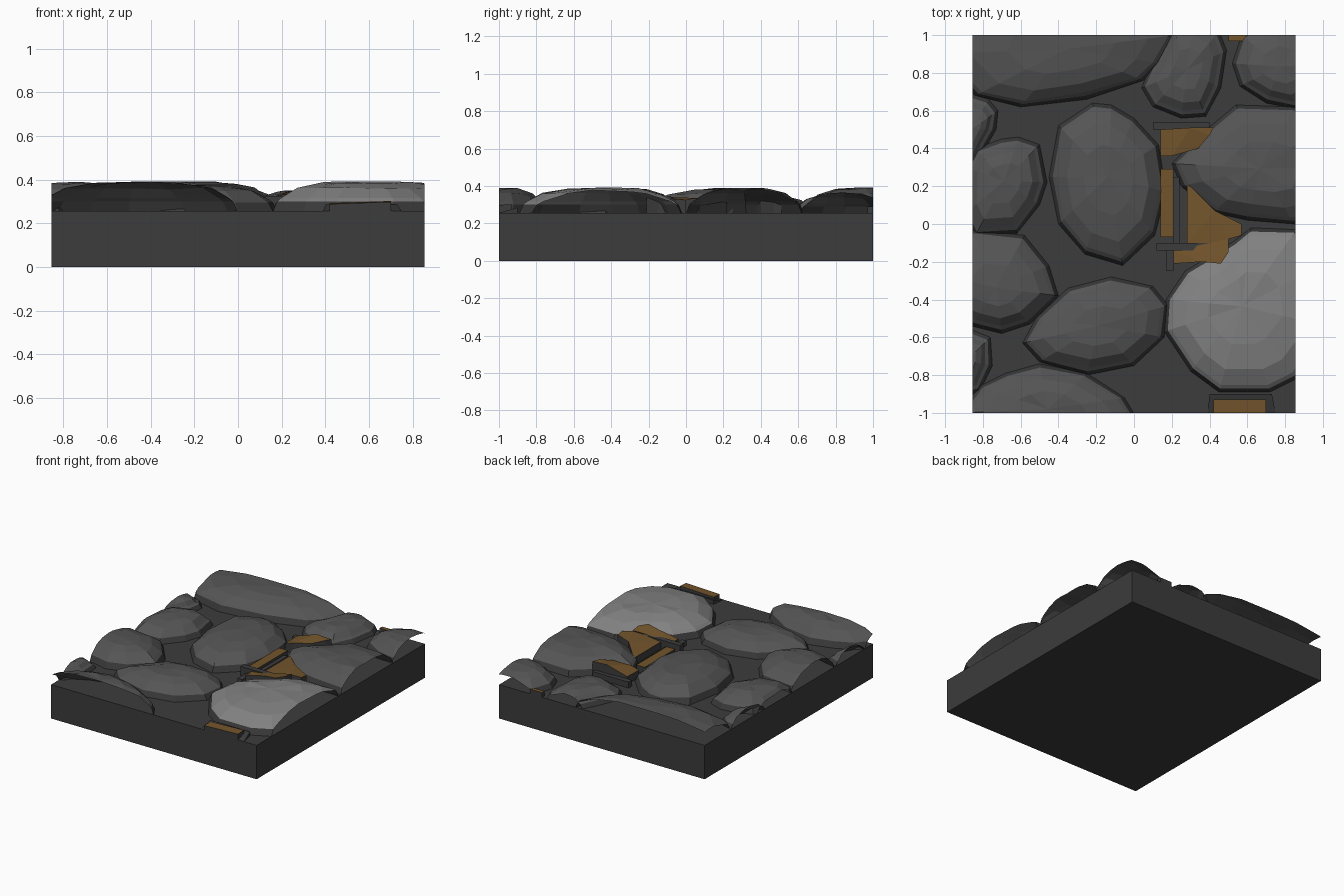
import bpy, bmesh, random
from mathutils import Vector

if "Cube" in bpy.data.objects:
    bpy.data.objects.remove(bpy.data.objects["Cube"])

random.seed(4)
HX, HY, BASE = 0.855, 1.0, 0.255


def material(name, rgb):
    m = bpy.data.materials.new(name)
    m.diffuse_color = (*rgb, 1)
    m.use_nodes = True
    m.node_tree.nodes["Principled BSDF"].inputs["Base Color"].default_value = m.diffuse_color
    return m


DARK = material("dark_grey", (0.045, 0.045, 0.045))
STONE = material("stone_grey", (0.09, 0.09, 0.09))
PALE = material("pale_grey", (0.22, 0.22, 0.22))
GOLD = material("ochre", (0.17, 0.09, 0.025))


def finish(bm, name, mats, clip=True):
    # trim everything to the tile's rectangle
    if clip:
        for n, d in (((1, 0, 0), HX), ((-1, 0, 0), HX), ((0, 1, 0), HY), ((0, -1, 0), HY)):
            bmesh.ops.bisect_plane(bm, geom=bm.verts[:] + bm.edges[:] + bm.faces[:],
                                   plane_co=Vector(n) * d, plane_no=n, clear_outer=True)
    me = bpy.data.meshes.new(name)
    bm.to_mesh(me)
    bm.free()
    for m in mats:
        me.materials.append(m)
    ob = bpy.data.objects.new(name, me)
    bpy.context.collection.objects.link(ob)


def stone(name, outline, top, mat=STONE):
    # low-poly dome: dark bevelled skirt, then rings closing on the crown
    pts = [Vector(p) for p in outline]
    c = sum(pts, Vector((0, 0))) / len(pts)
    rise = top - BASE
    bm = bmesh.new()
    rings = []
    for inset, frac, h in ((0, 0, 0), (0.02, 0, 0.33), (0.04, 0, 0.45), (0.04, 0.2, 0.76), (0.04, 0.52, 0.95)):
        ring = []
        for p in pts:
            q = p + (c - p).normalized() * inset
            q = q.lerp(c, frac)
            j = random.uniform(-0.006, 0.006) if frac else 0
            ring.append(bm.verts.new((q.x, q.y, BASE + rise * h + j)))
        rings.append(ring)
    n = len(pts)
    for k in range(len(rings) - 1):
        a, b = rings[k], rings[k + 1]
        for i in range(n):
            f = bm.faces.new((a[i], a[(i + 1) % n], b[(i + 1) % n], b[i]))
            f.material_index = 0 if k else 1
    crown = bm.verts.new((c.x, c.y, top))
    for i in range(n):
        bm.faces.new((rings[-1][i], rings[-1][(i + 1) % n], crown))
    bmesh.ops.recalc_face_normals(bm, faces=bm.faces[:])
    if crown.normal.z < 0 or crown.link_faces[0].normal.z < 0:
        bmesh.ops.reverse_faces(bm, faces=bm.faces[:])
    finish(bm, name, [mat, DARK])


def plate(name, pts, mat):
    # sloped polygon top with walls down to the bed
    bm = bmesh.new()
    top = [bm.verts.new(p) for p in pts]
    bot = [bm.verts.new((p[0], p[1], BASE - 0.005)) for p in pts]
    bm.faces.new(top)
    n = len(pts)
    for i in range(n):
        bm.faces.new((top[i], bot[i], bot[(i + 1) % n], top[(i + 1) % n])).material_index = 1
    bmesh.ops.triangulate(bm, faces=[f for f in bm.faces if len(f.verts) > 4])
    bmesh.ops.recalc_face_normals(bm, faces=bm.faces[:])
    finish(bm, name, [mat, DARK])


def bar(name, x0, x1, y0, y1, z, mat):
    plate(name, [(x0, y0, z), (x1, y0, z), (x1, y1, z), (x0, y1, z)], mat)


# bed slab
bm = bmesh.new()
bmesh.ops.create_cube(bm, size=1)
for v in bm.verts:
    v.co = (v.co.x * 2 * HX, v.co.y * 2 * HY, (v.co.z + 0.5) * BASE)
finish(bm, "bed_slab", [DARK], clip=False)

# cobbles, outlines as seen from above
stone("back_left_stone", [(-.84, .68), (-.6, .62), (-.25, .66), (.05, .76), (.14, .85), (.22, 1.0), (.05, 1.2),
                          (-.4, 1.35), (-.9, 1.25), (-1.05, .9)], .392)
stone("back_mid_stone", [(.04, .72), (.1, .62), (.25, .56), (.38, .57), (.46, .72), (.49, .92), (.45, 1.02),
                         (.32, 1.1), (.2, 1.07), (.1, .87)], .35)
stone("back_right_stone", [(.52, .85), (.56, .73), (.7, .64), (.86, .61), (.98, .67), (1.05, .85), (.95, 1.05),
                           (.75, 1.1), (.57, 1.0)], .365)
stone("left_chip_back", [(-.87, .69), (-.77, .66), (-.72, .6), (-.73, .5), (-.8, .38), (-.88, .24), (-1.05, .35),
                         (-1.05, .6)], .345)
stone("left_small_stone", [(-.9, .3), (-.84, .4), (-.7, .45), (-.61, .46), (-.5, .42), (-.46, .22), (-.5, .1),
                           (-.62, -.05), (-.84, -.06), (-.9, .05)], .37)
stone("left_stone", [(-.86, -.03), (-.58, -.06), (-.45, -.22), (-.4, -.38), (-.55, -.53), (-.7, -.58),
                     (-.86, -.54), (-1.05, -.45), (-1.1, -.25)], .39)
stone("centre_stone", [(-.45, .25), (-.4, .52), (-.22, .64), (-.12, .63), (0, .56), (.13, .42), (.17, .17),
                       (.11, -.06), (-.06, -.22), (-.26, -.16), (-.4, 0)], .39)
stone("front_mid_stone", [(-.59, -.63), (-.52, -.5), (-.35, -.34), (-.12, -.28), (.1, -.33), (.18, -.43),
                          (.16, -.6), (0, -.75), (-.25, -.8), (-.5, -.73)], .375)
stone("front_left_stone", [(-.92, -1.0), (-.82, -.86), (-.68, -.79), (-.5, -.74), (-.25, -.79), (-.05, -.92),
                           (.01, -1.02), (-.1, -1.2), (-.45, -1.28), (-.8, -1.2)], .39)
stone("left_chip_front", [(-.86, -.56), (-.76, -.6), (-.75, -.75), (-.82, -.89), (-.95, -.92), (-1.07, -.75),
                          (-1.0, -.58)], .335)
stone("right_stone", [(.2, .32), (.36, .48), (.54, .63), (.85, .62), (1.05, .55), (1.15, .3), (1.05, .05),
                      (.85, 0), (.6, .02), (.42, .06), (.25, .2)], .39)
stone("pale_stone", [(.16, -.57), (.17, -.4), (.27, -.25), (.4, -.17), (.53, -.09), (.62, -.02), (.86, -.03),
                     (1.02, -.2), (1.06, -.55), (.86, -.82), (.72, -.89), (.45, -.89), (.3, -.78)], .392, PALE)

# exposed ochre patches and dark ledges between the stones
bar("back_ledge", .1, .4, .5, .54, .3, DARK)
plate("back_patch", [(.14, .36, .31), (.2, .36, .33), (.34, .4, .35), (.4, .47, .362), (.42, .51, .36),
                     (.3, .51, .366), (.14, .5, .315)], GOLD)
bar("left_patch", .14, .21, -.07, .29, .305, GOLD)
bar("left_ledge", .21, .24, -.1, .25, .285, DARK)
plate("mid_patch", [(.28, .22, .31), (.28, -.1, .31), (.43, -.1, .33), (.5, -.08, .34), (.57, -.06, .33),
                    (.57, 0, .325), (.43, 0, .33), (.43, .07, .335)], GOLD)
bar("cross_ledge", .12, .43, -.14, -.1, .325, DARK)
plate("front_patch", [(.21, -.21, .31), (.36, -.2, .34), (.46, -.21, .355), (.5, -.15, .355), (.5, -.08, .345),
                      (.43, -.14, .335), (.21, -.14, .31)], GOLD)
bar("corner_ledge", .17, .21, -.25, -.14, .29, DARK)
plate("front_edge_patch", [(.42, -1, .288), (.7, -1, .298), (.7, -.93, .302), (.42, -.93, .292)], GOLD)
plate("front_edge_ledge", [(.39, -1, .256), (.75, -1, .256), (.73, -.9, .285), (.4, -.9, .285)], DARK)
bar("back_edge_patch", .5, .6, .97, 1.0, .29, GOLD)
